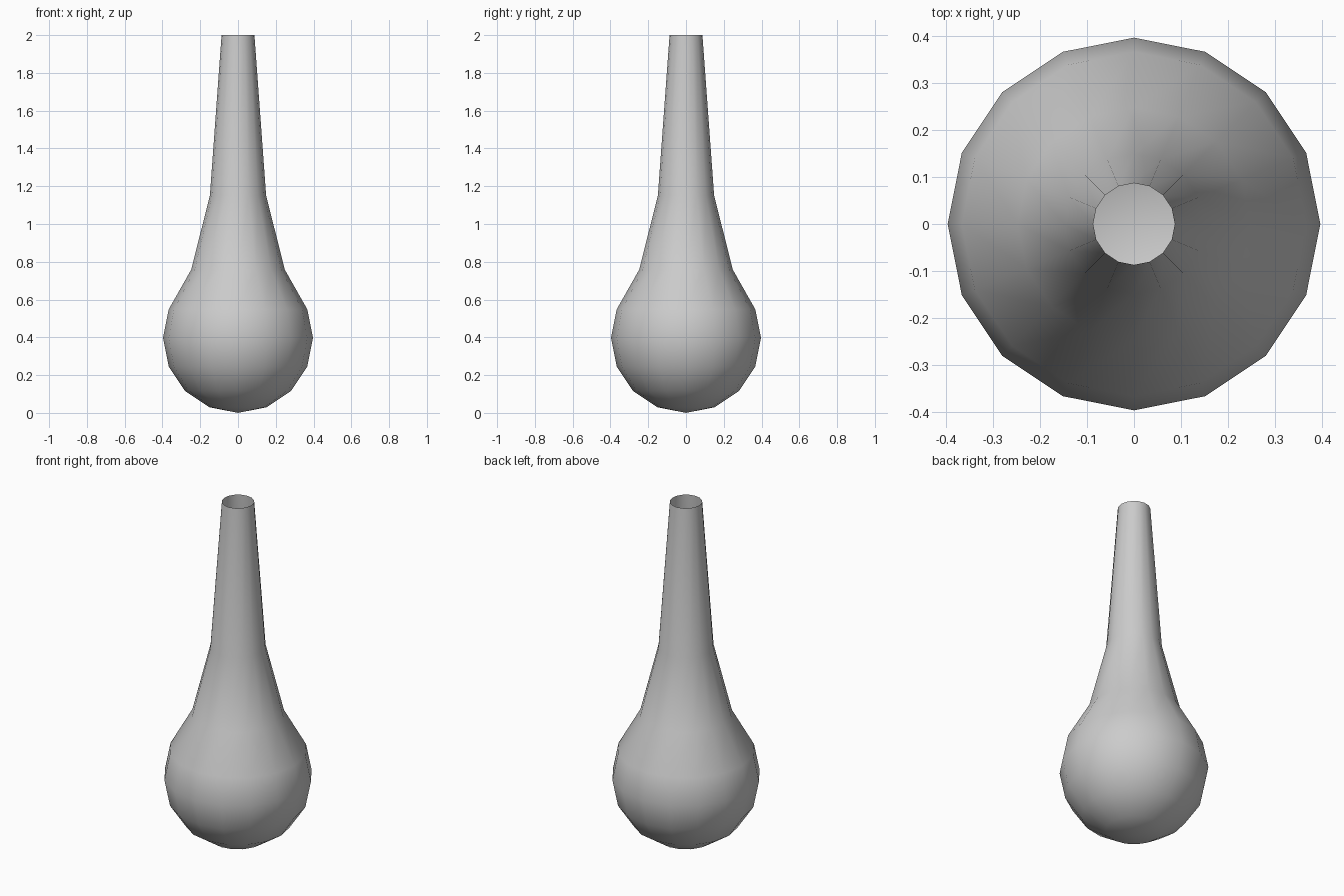
import bpy, bmesh, math

if "Cube" in bpy.data.objects:
    bpy.data.objects.remove(bpy.data.objects["Cube"])

SIDES = 16
R = 0.397  # bulb radius, bulb centre sits at z = R

# Profile (radius, height): lower half of a sphere, then shoulder and neck
profile = [(R * math.sin(math.pi * i / 8), R - R * math.cos(math.pi * i / 8))
           for i in range(1, 5)]
profile += [(0.367, 0.548), (0.248, 0.758), (0.149, 1.15), (0.087, 2.0)]

bm = bmesh.new()
rings = [[bm.verts.new((r * math.cos(2 * math.pi * k / SIDES),
                        r * math.sin(2 * math.pi * k / SIDES), z))
          for k in range(SIDES)] for r, z in profile]

# Closed rounded bottom
pole = bm.verts.new((0, 0, 0))
for k in range(SIDES):
    bm.faces.new((pole, rings[0][(k + 1) % SIDES], rings[0][k]))

# Thin wall up to the open mouth
for low, high in zip(rings, rings[1:]):
    for k in range(SIDES):
        n = (k + 1) % SIDES
        bm.faces.new((low[k], low[n], high[n], high[k]))

for face in bm.faces:
    face.smooth = True

mesh = bpy.data.meshes.new("long_neck_flask")
bm.to_mesh(mesh)
bm.free()
flask = bpy.data.objects.new("long_neck_flask", mesh)
bpy.context.collection.objects.link(flask)
